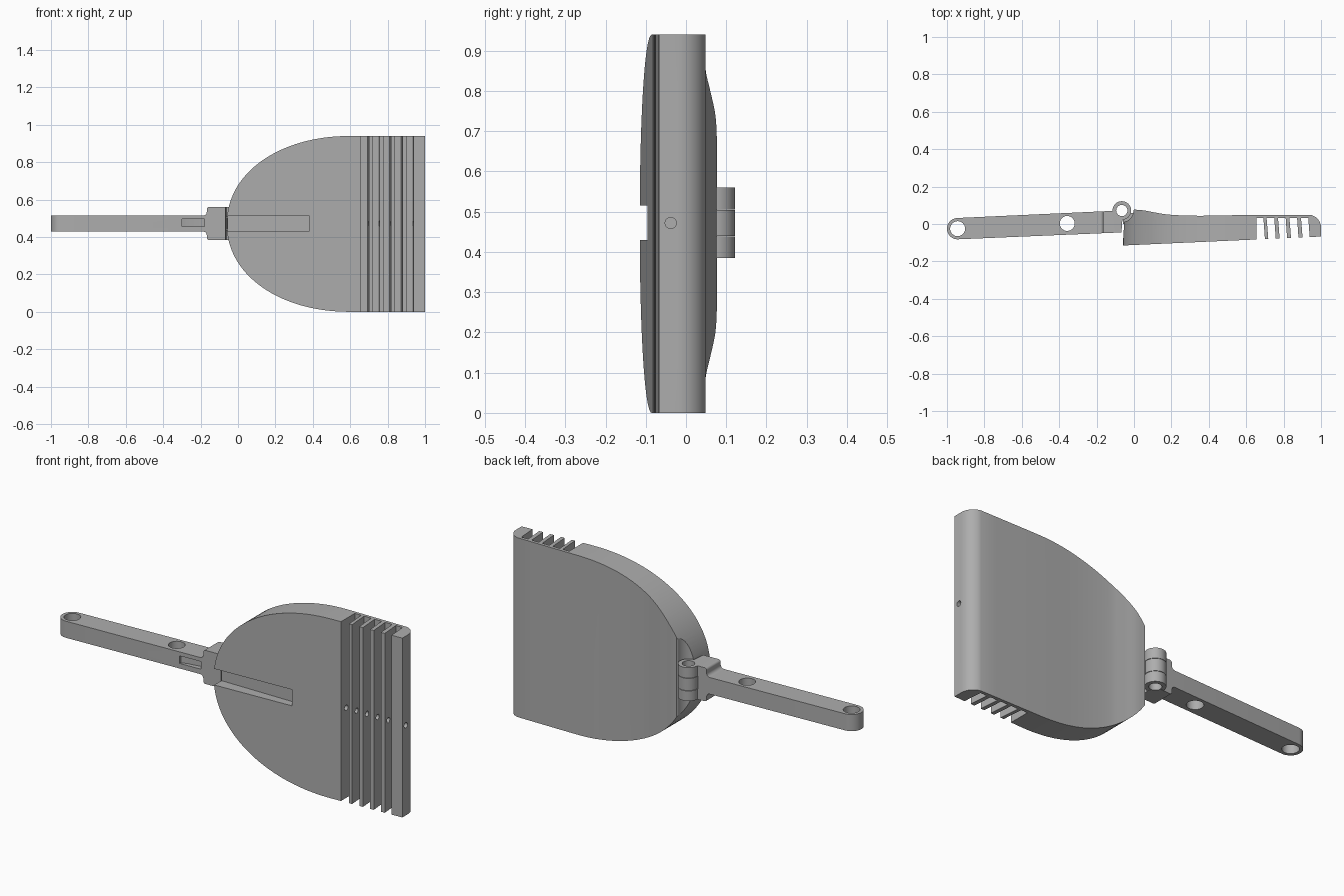
import bpy, bmesh, math
from mathutils import Vector

if "Cube" in bpy.data.objects:
    bpy.data.objects.remove(bpy.data.objects["Cube"])

grey = bpy.data.materials.new("mid grey")
grey.use_nodes = True
colour = (0.42, 0.42, 0.42, 1)
grey.diffuse_color = colour
grey.node_tree.nodes["Principled BSDF"].inputs["Base Color"].default_value = colour

MID = 0.472          # height of the centre line
HINGE = (-0.065, 0.072)


def prism(name, points, lo, hi, axis="z"):
    """Extrude an outline along z (points are x, y) or along y (points are x, z)."""
    place = (lambda a, b: (a, b, lo)) if axis == "z" else (lambda a, b: (a, lo, b))
    bm = bmesh.new()
    face = bm.faces.new([bm.verts.new(place(*p)) for p in points])
    new = bmesh.ops.extrude_face_region(bm, geom=[face])["geom"]
    step = Vector((0, 0, hi - lo)) if axis == "z" else Vector((0, hi - lo, 0))
    bmesh.ops.translate(bm, vec=step, verts=[v for v in new if isinstance(v, bmesh.types.BMVert)])
    bmesh.ops.recalc_face_normals(bm, faces=bm.faces)
    mesh = bpy.data.meshes.new(name)
    bm.to_mesh(mesh)
    bm.free()
    mesh.materials.append(grey)
    ob = bpy.data.objects.new(name, mesh)
    bpy.context.collection.objects.link(ob)
    return ob


def arc(cx, cy, r, start, end, n=16):
    angles = [math.radians(start + (end - start) * i / n) for i in range(n + 1)]
    return [(cx + r * math.cos(a), cy + r * math.sin(a)) for a in angles]


def circle(cx, cy, r, n=40):
    return arc(cx, cy, r, 0, 360, n)[:-1]


def rect(a0, a1, b0, b1):
    return [(a0, b0), (a1, b0), (a1, b1), (a0, b1)]


def smooth(points, n=6):
    """Catmull-Rom curve through the points."""
    pts = [Vector(p) for p in points]
    pts = [2 * pts[0] - pts[1]] + pts + [2 * pts[-1] - pts[-2]]
    out = []
    for a, b, c, d in zip(pts, pts[1:], pts[2:], pts[3:]):
        for i in range(n):
            t = i / n
            out.append(tuple(0.5 * (2 * b + (c - a) * t + (2 * a - 5 * b + 4 * c - d) * t ** 2
                                    + (3 * b - a - 3 * c + d) * t ** 3)))
    return out + [tuple(pts[-2])]


def boolean(target, tool, kind="DIFFERENCE"):
    """Apply a boolean and remove its tool."""
    mod = target.modifiers.new("cut", "BOOLEAN")
    mod.operation, mod.solver, mod.object = kind, "EXACT", tool
    bpy.context.view_layer.objects.active = target
    bpy.ops.object.modifier_apply(modifier=mod.name)
    bpy.data.objects.remove(tool)


def finish(ob):
    bpy.ops.object.select_all(action="DESELECT")
    ob.select_set(True)
    bpy.context.view_layer.objects.active = ob
    bpy.ops.object.shade_smooth_by_angle(angle=math.radians(25))


# Scoop body: wavy section cut to a rounded outline
back = smooth([(0.0, 0.077), (0.05, 0.073), (0.12, 0.06), (0.2, 0.049), (0.35, 0.044),
               (0.6, 0.048), (0.85, 0.049)])
section = [(-0.06, -0.115), (1.0, -0.067)]
section += arc(0.93, -0.02, 0.07, 0, 80, 12)
section += back[::-1]
section += arc(*HINGE, 0.062, 0, -78, 12)
body = prism("scoop_body", section, -0.1, 1.1)

outline = [(1.1, 0.0), (1.1, 0.94)]
for i in range(65):
    t = math.radians(90 + 180 * i / 64)
    c, s = math.cos(t), math.sin(t)
    outline.append((0.6 - 0.66 * abs(c) ** 0.96,
                    0.47 + math.copysign(0.47 * abs(s) ** 0.96, s)))
boolean(body, prism("outline", outline, -0.3, 0.3, "y"), "INTERSECT")

# Comb slots
for left, right in [(0.655, 0.7), (0.718, 0.758), (0.779, 0.819), (0.84, 0.88), (0.902, 0.94)]:
    lean = 0 if left < 0.7 else 0.009
    slot = [(left, -0.2), (right, -0.2), (right, -0.08), (right - 0.008, 0.032),
            (left - lean, 0.032), (left, -0.08)]
    boolean(body, prism("slot", slot, -0.2, 1.2))

# Long front groove and the cord hole through the teeth
boolean(body, prism("groove", rect(-0.2, 0.38, 0.43, 0.515), -0.3, -0.055, "y"))
drill = prism("drill", circle(0, 0, 0.014, 20), 0.6, 1.1)
drill.rotation_euler = (0, math.pi / 2, 0)
drill.location = (0, -0.038, MID)
bpy.context.view_layer.update()
boolean(body, drill)
finish(body)

# Handle: rounded bar that widens into a hinge block
tip = (-0.943, -0.025)
bar = arc(*tip, 0.057, 93, 268, 20) + [(-0.067, -0.045), (-0.062, 0.025), (-0.075, 0.072)]
handle = prism("handle", bar, 0.3, 0.7)
half = [(-1.1, 0.0435), (-0.19, 0.0435)] + arc(-0.185, 0.0615, 0.018, -90, 0, 6)
half += arc(-0.155, 0.076, 0.012, 180, 90, 6) + [(-0.03, 0.088)]
silhouette = [(x, MID + z) for x, z in half] + [(x, MID - z) for x, z in reversed(half)]
boolean(handle, prism("silhouette", silhouette, -0.3, 0.3, "y"), "INTERSECT")
for x, y in [tip, (-0.357, 0.003)]:
    boolean(handle, prism("hole", circle(x, y, 0.04), 0.2, 0.8))

# Wedge-shaped notch in the handle front
wedge = [(-0.3, -0.2), (-0.18, -0.2), (-0.18, -0.02), (-0.27, -0.035), (-0.3, -0.045)]
boolean(handle, prism("notch", wedge, 0.455, 0.495))

# Clearance for the middle knuckle and the pin hole
boolean(handle, prism("clearance", circle(*HINGE, 0.054), 0.438, 0.506))
boolean(handle, prism("pin_hole", circle(*HINGE, 0.03), 0.2, 0.8))
finish(handle)

# Hinge knuckles
for name, lo, hi in [("lower_knuckle", 0.385, 0.438), ("middle_knuckle", 0.44, 0.504),
                     ("upper_knuckle", 0.506, 0.56)]:
    knuckle = prism(name, circle(*HINGE, 0.05), lo, hi)
    if name == "middle_knuckle":
        boolean(knuckle, prism("arm", rect(-0.06, 0.01, 0.0, 0.06), lo, hi), "UNION")
    boolean(knuckle, prism("bore", circle(*HINGE, 0.03), 0.2, 0.8))
    finish(knuckle)
